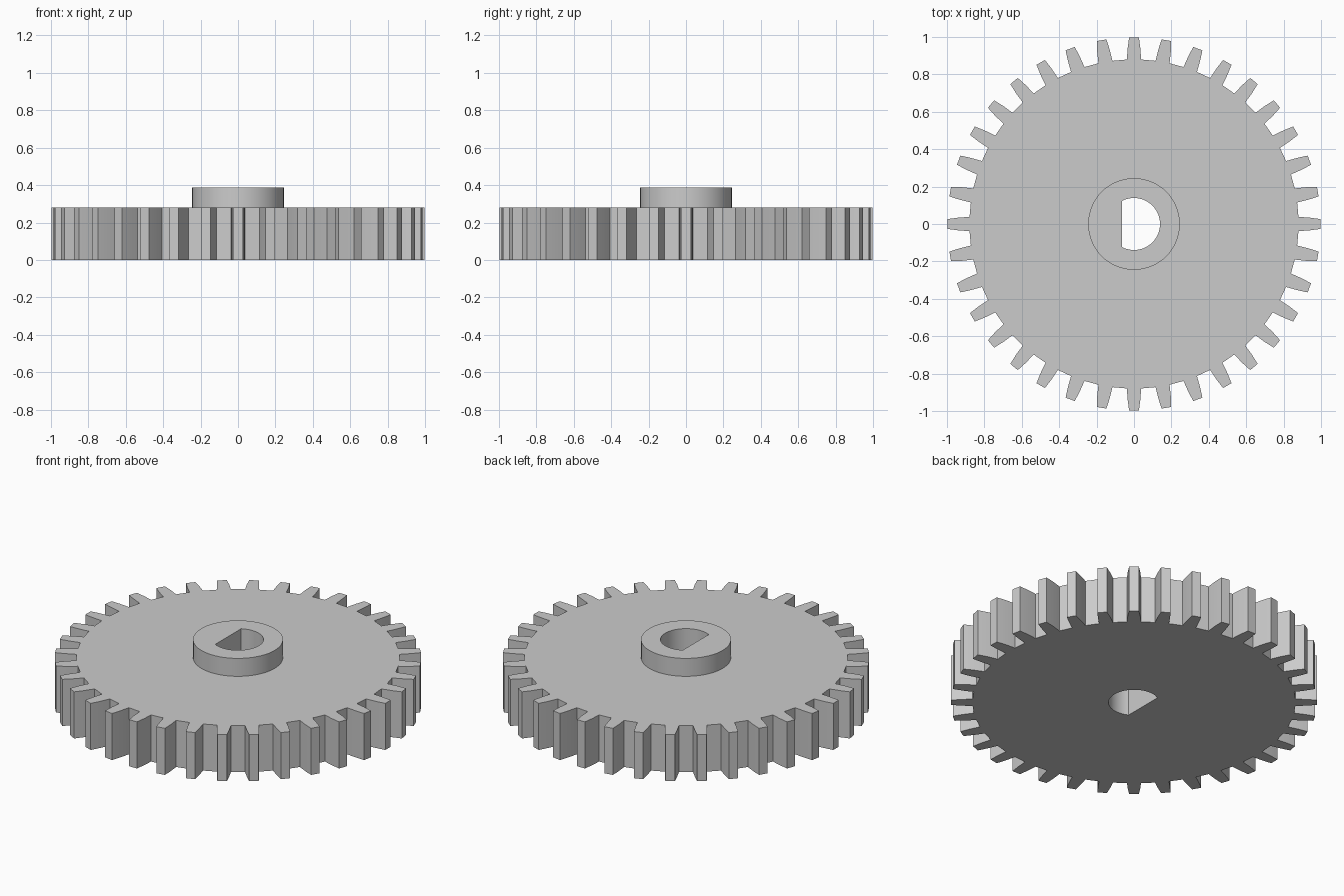
import bpy, bmesh
from math import sin, cos, pi, acos, asin, radians

cube = bpy.data.objects.get("Cube")
if cube:
    bpy.data.objects.remove(cube)

TEETH = 36
GEAR_TOP, HUB_TOP = 0.28, 0.388
BORE_R, BORE_FLAT = 0.139, -0.065

grey = bpy.data.materials.new("plain grey")
grey.use_nodes = True
colour = (0.6, 0.6, 0.6, 1)
grey.diffuse_color = colour
grey.node_tree.nodes["Principled BSDF"].inputs["Base Color"].default_value = colour


def arc(radius, start, end, count):
    angles = [start + (end - start) * i / count for i in range(count + 1)]
    return [(radius * cos(a), radius * sin(a)) for a in angles]


def gear_outline():
    # One flank as radius and half width, mirrored to the other side of the tooth
    flank = [(0.88, 0.038), (0.94, 0.034), (0.998, 0.026)]
    points = []
    for i in range(TEETH):
        centre = 2 * pi * i / TEETH
        sides = [(r, -w) for r, w in flank] + [(r, w) for r, w in reversed(flank)]
        for r, w in sides:
            a = centre + asin(w / r)
            points.append((r * cos(a), r * sin(a)))
    return points


def bored_prism(name, outline, bore, bottom, top, base_cap=True):
    bm = bmesh.new()
    edges = []
    for loop in (outline, bore):
        verts = [bm.verts.new((x, y, bottom)) for x, y in loop]
        edges += [bm.edges.new((v, verts[i - 1])) for i, v in enumerate(verts)]
    bmesh.ops.triangle_fill(bm, edges=edges, use_beauty=True)
    base = bm.faces[:]
    result = bmesh.ops.extrude_face_region(bm, geom=base, use_keep_orig=True)
    raised = [v for v in result["geom"] if isinstance(v, bmesh.types.BMVert)]
    bmesh.ops.translate(bm, verts=raised, vec=(0, 0, top - bottom))
    bmesh.ops.recalc_face_normals(bm, faces=bm.faces[:])
    if not base_cap:
        hidden = [f for f in bm.faces if all(v.co.z < bottom + 0.001 for v in f.verts)]
        bmesh.ops.delete(bm, geom=hidden, context="FACES")
    mesh = bpy.data.meshes.new(name)
    bm.to_mesh(mesh)
    bm.free()
    mesh.materials.append(grey)
    obj = bpy.data.objects.new(name, mesh)
    bpy.context.collection.objects.link(obj)
    bpy.ops.object.select_all(action="DESELECT")
    obj.select_set(True)
    bpy.context.view_layer.objects.active = obj
    bpy.ops.object.shade_smooth_by_angle(angle=radians(20))


# D-shaped shaft hole, with its flat on the -x side
half = acos(BORE_FLAT / BORE_R)
bore = arc(BORE_R, -half, half, 40)

# Toothed wheel
bored_prism("gear_wheel", gear_outline(), bore, 0, GEAR_TOP)

# Raised collar around the hole
collar = arc(0.245, 0, 2 * pi, 64)[:-1]
bored_prism("hub_collar", collar, bore, GEAR_TOP, HUB_TOP, base_cap=False)
